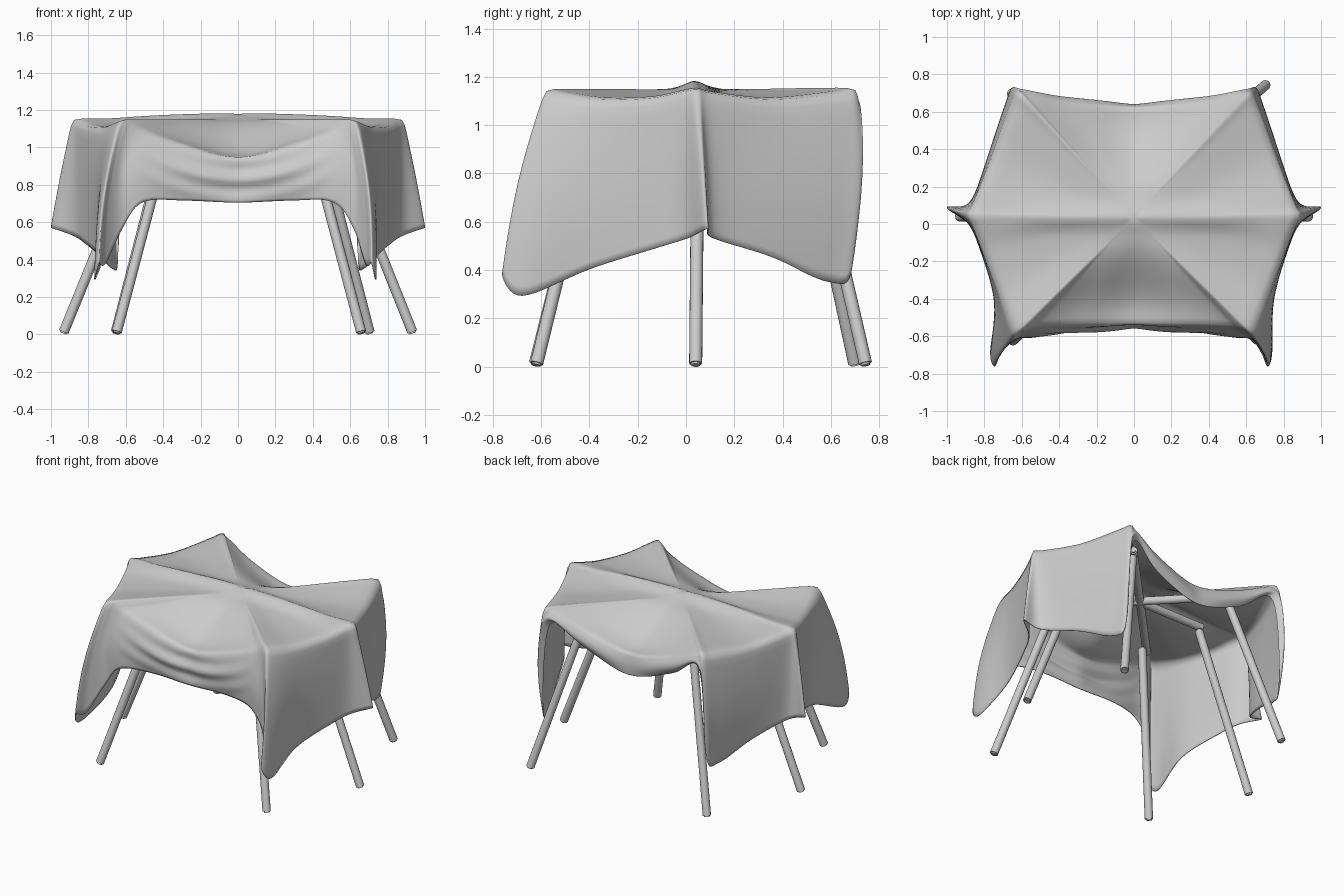
import bpy, bmesh, math
from mathutils import Vector

default = bpy.data.objects.get("Cube")
if default:
    bpy.data.objects.remove(default, do_unlink=True)

grey = bpy.data.materials.new("plain_grey")
grey.use_nodes = True
colour = (0.6, 0.6, 0.6, 1)
grey.diffuse_color = colour
grey.node_tree.nodes["Principled BSDF"].inputs["Base Color"].default_value = colour


def add_object(name, bm):
    mesh = bpy.data.meshes.new(name)
    bm.to_mesh(mesh)
    bm.free()
    mesh.materials.append(grey)
    obj = bpy.data.objects.new(name, mesh)
    bpy.context.scene.collection.objects.link(obj)
    return obj


def smooth(obj):
    bpy.ops.object.select_all(action="DESELECT")
    obj.select_set(True)
    bpy.context.view_layer.objects.active = obj
    bpy.ops.object.shade_smooth_by_angle(angle=math.radians(50))


def pole(name, start, end, radius=0.027):
    """Round pole between two points with softened ends."""
    start, end = Vector(start), Vector(end)
    axis = end - start
    bm = bmesh.new()
    bmesh.ops.create_cone(bm, cap_ends=True, segments=16, radius1=radius,
                          radius2=radius, depth=axis.length)
    rims = [e for e in bm.edges if abs(e.verts[0].co.z - e.verts[1].co.z) < radius]
    bmesh.ops.bevel(bm, geom=rims, offset=radius * 0.3, segments=2, affect="EDGES")
    turn = Vector((0, 0, 1)).rotation_difference(axis)
    for v in bm.verts:
        v.co = turn @ v.co + (start + end) / 2
    smooth(add_object(name, bm))


# Legs leaning in towards the top
legs = {
    "front_left": ((0.66, -0.62), (0.38, -0.36)),
    "front_right": ((-0.65, -0.625), (-0.37, -0.36)),
    "back_left": ((0.705, 0.745), (0.43, 0.5)),
    "back_right": ((-0.655, 0.7), (-0.38, 0.47)),
    "middle_left": ((0.935, 0.04), (0.51, 0.05)),
    "middle_right": ((-0.935, 0.04), (-0.5, 0.05)),
}
for name, (foot, top) in legs.items():
    pole(name + "_leg", (*foot, 0.006), (*top, 1.07))

# Three crossing rails that carry the cloth
pole("middle_rail", (-0.54, 0.04, 1.1), (0.54, 0.04, 1.1))
pole("rising_rail", (-0.46, -0.42, 1.09), (0.46, 0.54, 1.09))
pole("falling_rail", (-0.46, 0.54, 1.09), (0.46, -0.42, 1.09))

# Cloth outline from front middle round the left side to back middle: rim, hem
half = [
    ((0, -0.535, 0.95), (0, -0.545, 0.7)),
    ((0.3, -0.535, 1.02), (0.28, -0.55, 0.71)),
    ((0.5, -0.545, 1.09), (0.51, -0.6, 0.7)),
    ((0.57, -0.56, 1.13), (0.62, -0.61, 0.55)),
    ((0.605, -0.575, 1.145), (0.68, -0.69, 0.36)),
    ((0.635, -0.58, 1.15), (0.715, -0.765, 0.37)),
    ((0.665, -0.53, 1.14), (0.74, -0.68, 0.275)),
    ((0.73, -0.36, 1.115), (0.735, -0.4, 0.39)),
    ((0.81, -0.15, 1.12), (0.825, -0.12, 0.48)),
    ((0.86, -0.02, 1.145), (0.89, 0.005, 0.52)),
    ((0.885, 0.045, 1.155), (1.005, 0.09, 0.56)),
    ((0.86, 0.11, 1.14), (0.88, 0.115, 0.52)),
    ((0.76, 0.36, 1.115), (0.765, 0.36, 0.44)),
    ((0.66, 0.63, 1.14), (0.67, 0.59, 0.335)),
    ((0.62, 0.705, 1.155), (0.64, 0.69, 0.41)),
    ((0.56, 0.69, 1.13), (0.585, 0.69, 1.04)),
    ((0.33, 0.645, 1.04), (0.35, 0.645, 0.92)),
    ((0, 0.625, 0.96), (0, 0.64, 0.81)),
]
half = [(Vector(r), Vector(h)) for r, h in half]
flip = Vector((-1, 1, 1))
outline = list(half)
for r, h in half[-2:0:-1]:
    flare = 0.03 if h.y < -0.6 and h.z < 0.5 else 0
    outline.append((r * flip, h * flip - Vector((flare, 0, 0))))


def spline(points, steps):
    """Closed curve passing through the points."""
    result = []
    n = len(points)
    for i in range(n):
        a, b, c, d = (points[(i + k) % n] for k in (-1, 0, 1, 2))
        for j in range(steps):
            t = j / steps
            result.append(b + (c - a) * t / 2 + (a * 2 - b * 5 + c * 4 - d) * t**2 / 2
                          + (b * 3 - a - c * 3 + d) * t**3 / 2)
    return result


rim = spline([r for r, h in outline], 8)
hem = spline([h for r, h in outline], 8)
count = len(rim)
centre = Vector((0, 0.035, 1.148))
ridge = 0.035
top_rows, skirt_rows = 18, 16

bm = bmesh.new()
hub = bm.verts.new(centre + Vector((0, 0, ridge)))
rows = []
# Top of the cloth: hollows between the rails and a soft ridge across the middle
for k in range(1, top_rows + 1):
    t = k / top_rows
    u = min(1, max(0, (t - 0.15) / 0.78))
    sag = u * u * (3 - 2 * u)
    row = []
    for r in rim:
        p = centre.lerp(r, t)
        p.z = centre.z + (r.z - centre.z) * sag
        across = math.exp(-((p.y - centre.y) / 0.06) ** 2)
        p.z += ridge * across * max(0, 1 - (p.x / 0.68) ** 2)
        row.append(bm.verts.new(p))
    rows.append(row)
# Hanging skirt, fuller at the corners and with swags along the front
for k in range(1, skirt_rows + 1):
    s = k / skirt_rows
    row = []
    for r, h in zip(rim, hem):
        p = r.lerp(h, s)
        out = Vector((r.x, r.y, 0)).normalized()
        belly = math.sin(math.pi * s)
        p += out * belly * (0.004 + 0.095 * abs(out.x) * out.y**2)
        if r.y < -0.5:
            swag = max(0, 1 - (p.x / 0.55) ** 2)
            p.y -= 0.014 * belly * swag * math.sin((p.z - 0.6 * p.x**2) * 55)
        row.append(bm.verts.new(p))
    rows.append(row)
for i in range(count):
    j = (i + 1) % count
    bm.faces.new((hub, rows[0][i], rows[0][j]))
    for inner, outer in zip(rows, rows[1:]):
        bm.faces.new((inner[i], outer[i], outer[j], inner[j]))
cloth = add_object("draped_cloth", bm)
for polygon in cloth.data.polygons:
    polygon.use_smooth = True
relax = cloth.modifiers.new("soften", "SMOOTH")
relax.factor = 0.5
relax.iterations = 4
thick = cloth.modifiers.new("thickness", "SOLIDIFY")
thick.thickness = 0.006
